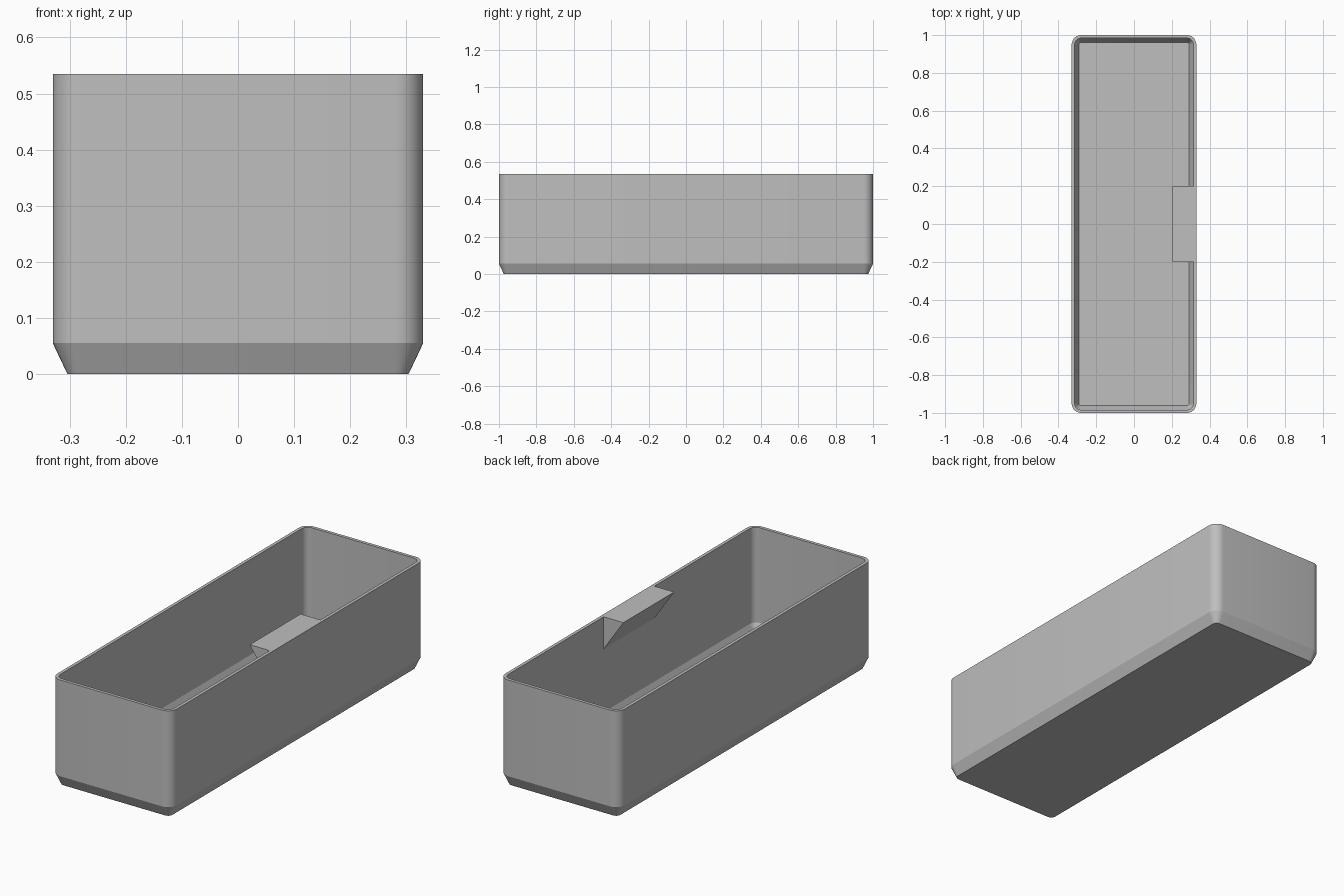
import bpy
import bmesh
from math import cos, sin, pi

cube = bpy.data.objects.get("Cube")
if cube:
    bpy.data.objects.remove(cube, do_unlink=True)

HALF_X, HALF_Y, HEIGHT = 0.33, 1.0, 0.535
RADIUS, WALL, FLOOR = 0.05, 0.016, 0.016

grey = bpy.data.materials.new("plain grey")
grey.use_nodes = True
colour = (0.52, 0.52, 0.52, 1)
grey.diffuse_color = colour
grey.node_tree.nodes["Principled BSDF"].inputs["Base Color"].default_value = colour


def finish(bm, name):
    bmesh.ops.recalc_face_normals(bm, faces=bm.faces)
    mesh = bpy.data.meshes.new(name)
    bm.to_mesh(mesh)
    bm.free()
    mesh.materials.append(grey)
    obj = bpy.data.objects.new(name, mesh)
    bpy.context.collection.objects.link(obj)
    return obj


def rounded_ring(bm, inset, z, steps=8):
    """Rounded rectangle of vertices, set in from the outer wall."""
    r = RADIUS - inset
    ring = []
    for corner, (sx, sy) in enumerate([(1, 1), (-1, 1), (-1, -1), (1, -1)]):
        for i in range(steps + 1):
            a = (corner + i / steps) * pi / 2
            ring.append(bm.verts.new((sx * (HALF_X - RADIUS) + r * cos(a),
                                      sy * (HALF_Y - RADIUS) + r * sin(a), z)))
    return ring


# Open tray: outer skin, rim, inner skin and floor from one (inset, z) profile
profile = [(0.026, 0), (0, 0.055), (0, HEIGHT), (WALL, HEIGHT),
           (WALL, 0.06), (0.038, FLOOR)]
bm = bmesh.new()
rings = [rounded_ring(bm, inset, z) for inset, z in profile]
for low, high in zip(rings, rings[1:]):
    for i in range(len(low)):
        j = (i + 1) % len(low)
        bm.faces.new((low[i], low[j], high[j], high[i]))
bm.faces.new(rings[0])
bm.faces.new(rings[-1])
tray = finish(bm, "tray")
bpy.context.view_layer.objects.active = tray
tray.select_set(True)
bpy.ops.object.shade_smooth_by_angle(angle=0.4)

# Wedge-shaped grip tab, flush with the rim on the left wall
bm = bmesh.new()
wall_x = HALF_X - WALL / 2
section = [(0.205, HEIGHT), (wall_x, HEIGHT), (wall_x, 0.375), (HALF_X - WALL, 0.375)]
ends = [[bm.verts.new((x, y, z)) for x, z in section] for y in (-0.2, 0.2)]
for end in ends:
    bm.faces.new(end)
for i in range(len(section)):
    j = (i + 1) % len(section)
    bm.faces.new((ends[0][i], ends[0][j], ends[1][j], ends[1][i]))
finish(bm, "grip_tab")
